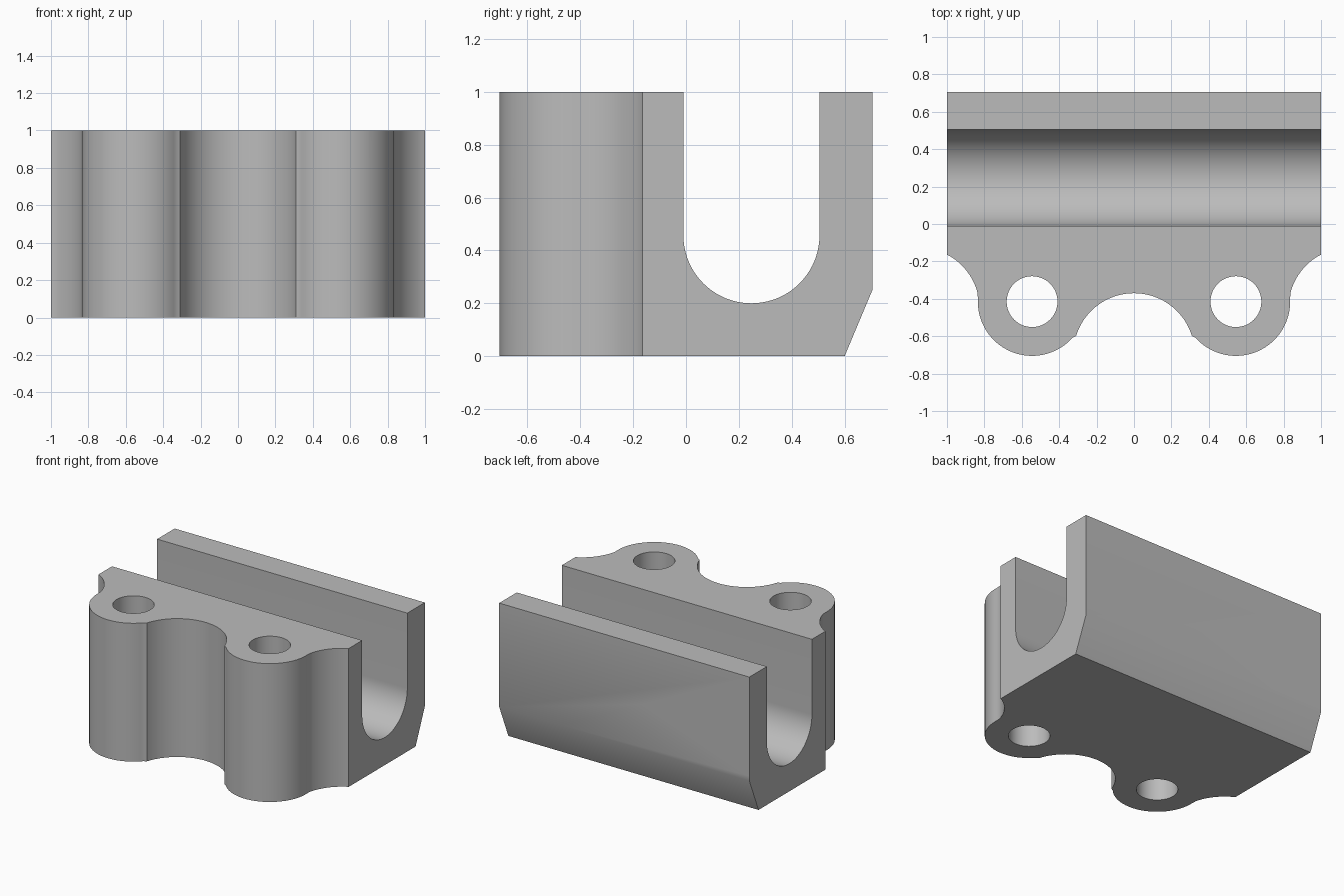
import bpy
import bmesh
from math import sin, cos, radians
from mathutils import Vector

cube = bpy.data.objects.get("Cube")
if cube:
    bpy.data.objects.remove(cube, do_unlink=True)

grey = bpy.data.materials.new("plain grey")
grey.use_nodes = True
colour = (0.5, 0.5, 0.5, 1)
grey.diffuse_color = colour
grey.node_tree.nodes["Principled BSDF"].inputs["Base Color"].default_value = colour


def arc(cx, cy, r, start, end, steps):
    angles = [radians(start + (end - start) * i / steps) for i in range(steps + 1)]
    return [(cx + r * cos(a), cy + r * sin(a)) for a in angles]


def prism(name, points, depth):
    """Extrude a closed 3D outline along a vector."""
    bm = bmesh.new()
    face = bm.faces.new([bm.verts.new(p) for p in points])
    new = bmesh.ops.extrude_face_region(bm, geom=[face])["geom"]
    verts = [v for v in new if isinstance(v, bmesh.types.BMVert)]
    bmesh.ops.translate(bm, verts=verts, vec=Vector(depth))
    bmesh.ops.recalc_face_normals(bm, faces=bm.faces)
    mesh = bpy.data.meshes.new(name)
    bm.to_mesh(mesh)
    bm.free()
    mesh.materials.append(grey)
    obj = bpy.data.objects.new(name, mesh)
    bpy.context.collection.objects.link(obj)
    return obj


def combine(target, tool, operation):
    mod = target.modifiers.new("cut", "BOOLEAN")
    mod.operation = operation
    mod.solver = "EXACT"
    mod.object = tool
    tool.hide_render = True
    bpy.context.view_layer.objects.active = target
    bpy.ops.object.modifier_apply(modifier=mod.name)
    bpy.data.objects.remove(tool, do_unlink=True)


# Plan outline: right half from the central scallop round the boss to the back
boss_x, boss_y = 0.545, -0.415
half = arc(0, -0.694, 0.324, 90, 17, 20)
half += arc(boss_x, boss_y, 0.29, -142, 3, 36)[1:]
half += arc(1.15, -0.45, 0.324, 169, 118, 14)[1:-1]
half += [(1, -0.165), (1, 0.705)]
plan = half + [(-x, y) for x, y in reversed(half[1:])]
clamp = prism("clamp_body", [(x, y, 0) for x, y in plan], (0, 0, 1))

# Side profile: round-bottomed channel and sloped lower back edge
side = [(-0.8, 0), (0.6, 0), (0.705, 0.25), (0.705, 1), (0.505, 1)]
side += arc(0.2475, 0.4575, 0.2575, 0, -180, 40)
side += [(-0.01, 1), (-0.8, 1)]
combine(clamp, prism("side_cutter", [(-1.1, y, z) for y, z in side], (2.2, 0, 0)), "INTERSECT")

# Vertical bolt holes
for s in (-1, 1):
    ring = arc(s * boss_x, boss_y, 0.136, 0, 360, 48)[:-1]
    hole = prism("hole_cutter", [(x, y, -0.1) for x, y in ring], (0, 0, 1.2))
    combine(clamp, hole, "DIFFERENCE")

bpy.ops.object.select_all(action="DESELECT")
clamp.select_set(True)
bpy.context.view_layer.objects.active = clamp
bpy.ops.object.shade_smooth_by_angle(angle=radians(30))
